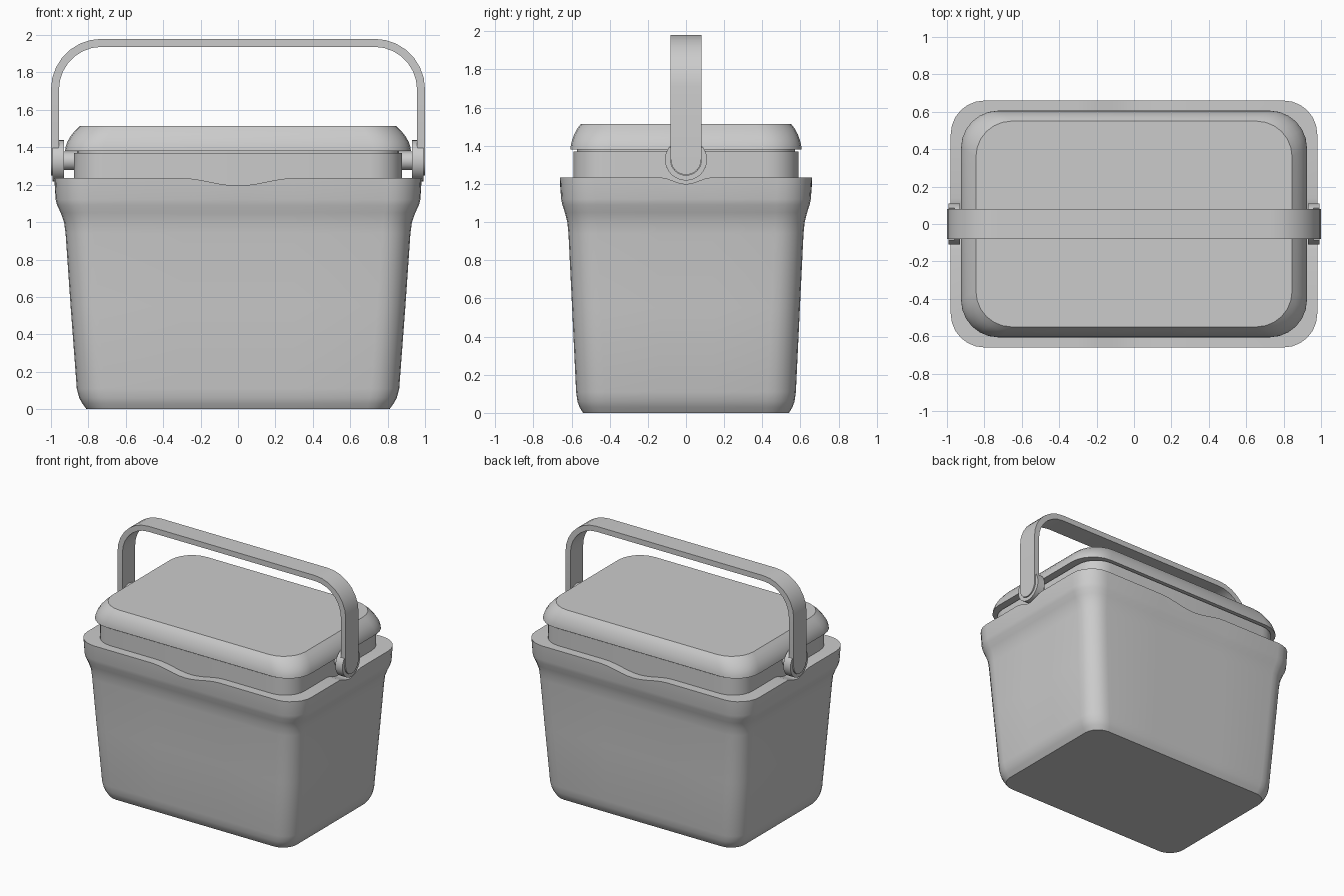
import bpy, bmesh
from math import sin, cos, pi, radians

if "Cube" in bpy.data.objects:
    bpy.data.objects.remove(bpy.data.objects["Cube"])

DIP_X = [i * 0.05 for i in range(-6, 7)]
DIP_Y = [i * 0.035 for i in range(-4, 5)]


def rounded_rect(hx, hy, r, xs=(), ys=(), n=6):
    """Counter-clockwise rounded rectangle, with extra points along the sides."""
    pts = []
    sides = [[(hx, y) for y in ys], [(-x, hy) for x in xs],
             [(-hx, -y) for y in ys], [(x, -hy) for x in xs]]
    centres = [(hx - r, hy - r), (r - hx, hy - r), (r - hx, r - hy), (hx - r, r - hy)]
    for k in range(4):
        pts += sides[k]
        cx, cy = centres[k]
        for i in range(n + 1):
            a = (k + i / n) * pi / 2
            pts.append((cx + r * cos(a), cy + r * sin(a)))
    return pts


def loft(name, rings, angle=35):
    """Skin a list of equal-length point rings and cap both ends."""
    bm = bmesh.new()
    rows = [[bm.verts.new(p) for p in ring] for ring in rings]
    n = len(rows[0])
    for a, b in zip(rows, rows[1:]):
        for i in range(n):
            j = (i + 1) % n
            bm.faces.new((a[i], a[j], b[j], b[i]))
    bm.faces.new(rows[0][::-1])
    bm.faces.new(rows[-1])
    bmesh.ops.recalc_face_normals(bm, faces=bm.faces)
    mesh = bpy.data.meshes.new(name)
    bm.to_mesh(mesh)
    bm.free()
    obj = bpy.data.objects.new(name, mesh)
    bpy.context.collection.objects.link(obj)
    bpy.ops.object.select_all(action='DESELECT')
    bpy.context.view_layer.objects.active = obj
    obj.select_set(True)
    bpy.ops.object.shade_smooth_by_angle(angle=radians(angle))
    return obj


def stack(name, profile):
    return loft(name, [[(x, y, z) for x, y in rounded_rect(hx, hy, r)]
                       for z, hx, hy, r in profile])


def dip(x, y):
    """Downward sweep of the rim at the middle of each side."""
    if abs(x) < 0.3 and abs(y) > 0.5:
        return 0.02 * (1 + cos(pi * x / 0.3))
    if abs(y) < 0.14:
        return 0.018 * (1 + cos(pi * y / 0.14))
    return 0


# Tapered tub with flared rim; last value is how much of the dip applies
tub = [(0, 0.81, 0.54, 0.12, 0), (0.03, 0.832, 0.558, 0.135, 0),
       (0.06, 0.849, 0.569, 0.145, 0), (0.11, 0.862, 0.576, 0.15, 0),
       (0.55, 0.895, 0.597, 0.15, 0), (0.94, 0.922, 0.616, 0.15, 0),
       (1.0, 0.93, 0.622, 0.155, 0), (1.05, 0.948, 0.635, 0.165, 0),
       (1.09, 0.967, 0.648, 0.175, 0), (1.12, 0.975, 0.654, 0.18, 0),
       (1.235, 0.98, 0.66, 0.18, 1), (1.235, 0.86, 0.57, 0.15, 1),
       (1.14, 0.85, 0.565, 0.15, 0)]
loft("tub", [[(x, y, z - k * dip(x, y))
              for x, y in rounded_rect(hx, hy, r, DIP_X, DIP_Y)]
             for z, hx, hy, r, k in tub])

# Collar under the lid, and the domed lid
stack("collar", [(1.15, 0.878, 0.59, 0.17), (1.37, 0.878, 0.59, 0.17),
                 (1.37, 0.86, 0.572, 0.16), (1.39, 0.86, 0.572, 0.16)])
stack("lid", [(1.38, 0.925, 0.606, 0.2), (1.40, 0.922, 0.604, 0.2),
              (1.43, 0.912, 0.597, 0.2), (1.46, 0.895, 0.586, 0.2),
              (1.49, 0.871, 0.57, 0.195), (1.515, 0.845, 0.55, 0.19)])

# Carry handle: flat strap with rounded lower ends
HUB_Z = 1.328
half = []  # outer point, inner point, half width
for i in range(6, -1, -1):
    a = radians(84) * i / 6
    z = HUB_Z - 0.08 * sin(a)
    half.append(((1.0, z), (0.957, z), 0.08 * cos(a)))
for i in range(8):
    a = pi / 2 * i / 7
    half.append(((0.73 + 0.27 * cos(a), 1.71 + 0.27 * sin(a)),
                 (0.73 + 0.227 * cos(a), 1.71 + 0.227 * sin(a)), 0.08))
strap = half + [((-o[0], o[1]), (-i[0], i[1]), w) for o, i, w in reversed(half)]
loft("handle", [[(o[0], -w, o[1]), (o[0], w, o[1]), (i[0], w, i[1]), (i[0], -w, i[1])]
                for o, i, w in strap])


# Pivot hubs: pin, backing disc and U-shaped cup on each side
def disc(name, x0, x1, r, n=32):
    loft(name, [[(x, r * cos(2 * pi * i / n), HUB_Z + r * sin(2 * pi * i / n))
                 for i in range(n)] for x in (x0, x1)])


for s, side in ((1, "right"), (-1, "left")):
    disc("pivot_pin_" + side, s * 0.86, s * 0.94, 0.05)
    disc("pivot_disc_" + side, s * 0.93, s * 0.96, 0.11)
    cup = []
    for i in range(25):
        a = radians(142 + 256 * i / 24)
        cup.append([(s * x, r * cos(a), HUB_Z + r * sin(a))
                    for x, r in ((0.95, 0.082), (0.95, 0.11), (0.992, 0.11), (0.992, 0.082))])
    loft("pivot_cup_" + side, cup)
